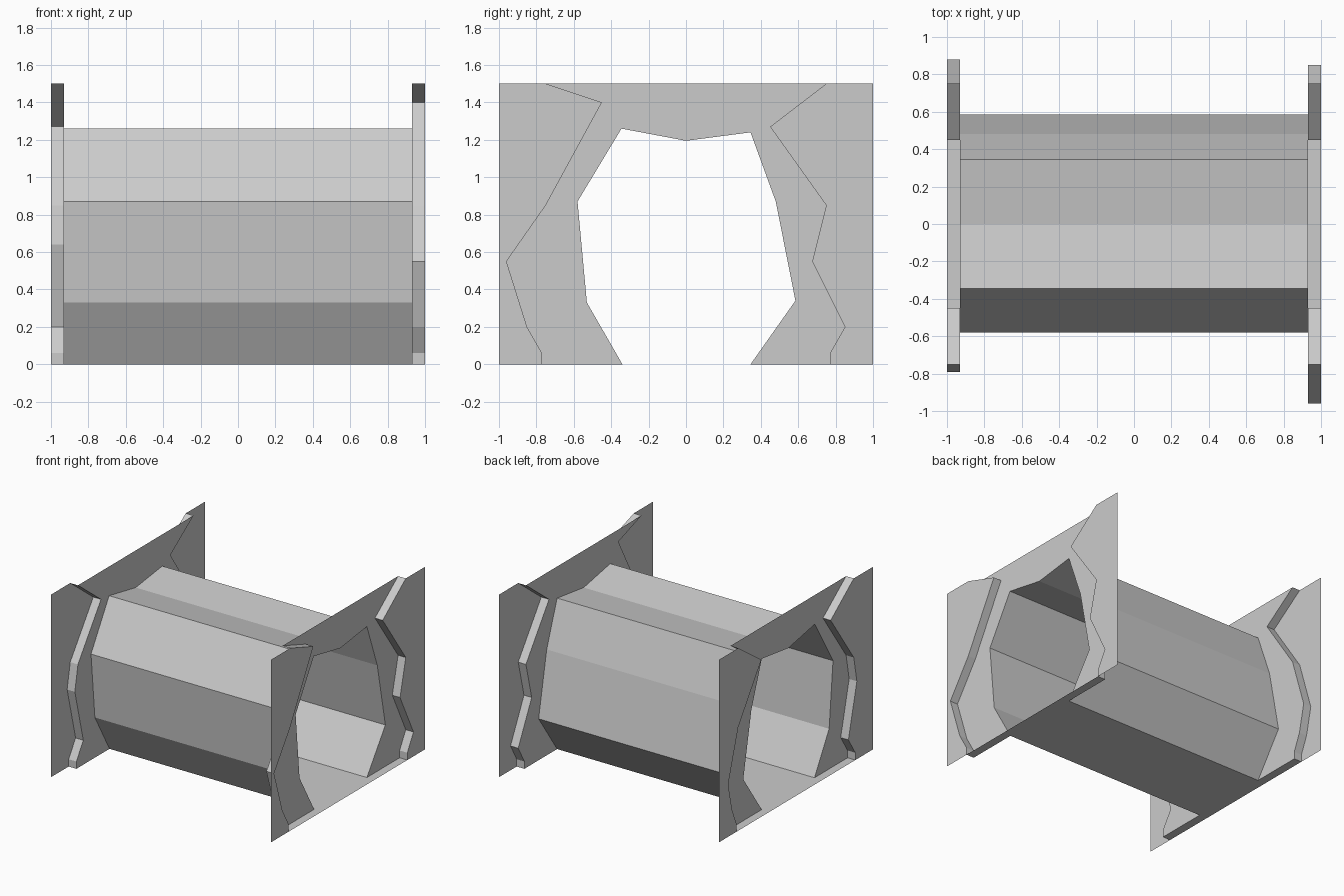
import bpy
import bmesh

if "Cube" in bpy.data.objects:
    bpy.data.objects.remove(bpy.data.objects["Cube"])

OUT, IN, TOP = 1.0, 0.93, 1.5


def build(name, faces):
    """Make a flat-shaded sheet object from a list of polygon outlines."""
    bm = bmesh.new()
    for pts in faces:
        bm.faces.new([bm.verts.new(p) for p in pts])
    bmesh.ops.remove_doubles(bm, verts=bm.verts[:], dist=1e-5)
    bmesh.ops.recalc_face_normals(bm, faces=bm.faces[:])
    bmesh.ops.triangulate(bm, faces=[f for f in bm.faces if len(f.verts) > 4])
    me = bpy.data.meshes.new(name)
    bm.to_mesh(me)
    bm.free()
    ob = bpy.data.objects.new(name, me)
    bpy.context.collection.objects.link(ob)
    return ob


def strip(profile, x0, x1):
    """Quads that run a (y, z) profile along x."""
    return [[(x0, *a), (x1, *a), (x1, *b), (x0, *b)]
            for a, b in zip(profile, profile[1:])]


# tunnel cross-section, including the floor when closed
arch = [(-0.34, 0), (-0.53, 0.33), (-0.58, 0.87), (-0.345, 1.26), (0, 1.195),
        (0.345, 1.24), (0.48, 0.87), (0.585, 0.34), (0.345, 0)]
build("tunnel_tube", strip(arch + arch[:1], -IN, IN))


def end_wall(name, side, front, back):
    """Recessed wall with tunnel mouth, framed by two jagged rock panels."""
    xo, xi = side * OUT, side * IN
    foot = [(-0.77, 0.06), (-0.77, 0)]
    front = [(-0.75, TOP)] + front + foot
    back = [(0.75, TOP)] + back + [(-y, z) for y, z in foot]
    faces = strip(front, xi, xo) + strip(back, xi, xo)
    # recessed wall around the opening
    faces.append([(xi, *p) for p in front + arch + back[::-1]])
    # outer panels
    for edge, y in ((front, -1), (back, 1)):
        faces.append([(xo, *p) for p in edge + [(y, 0), (y, TOP)]])
    # threshold
    floor = [(-0.77, 0), arch[0], arch[-1], (0.77, 0)]
    faces += strip(floor, xi, xo)
    build(name, faces)


end_wall("right_end_wall", 1,
         [(-0.45, 1.4), (-0.75, 0.85), (-0.96, 0.55), (-0.85, 0.2)],
         [(0.45, 1.27), (0.75, 0.85), (0.675, 0.55), (0.85, 0.2)])
end_wall("left_end_wall", -1,
         [(-0.45, 1.27), (-0.75, 0.85), (-0.79, 0.64), (-0.68, 0.2)],
         [(0.45, 1.29), (0.75, 0.85), (0.88, 0.43), (0.83, 0.2)])
